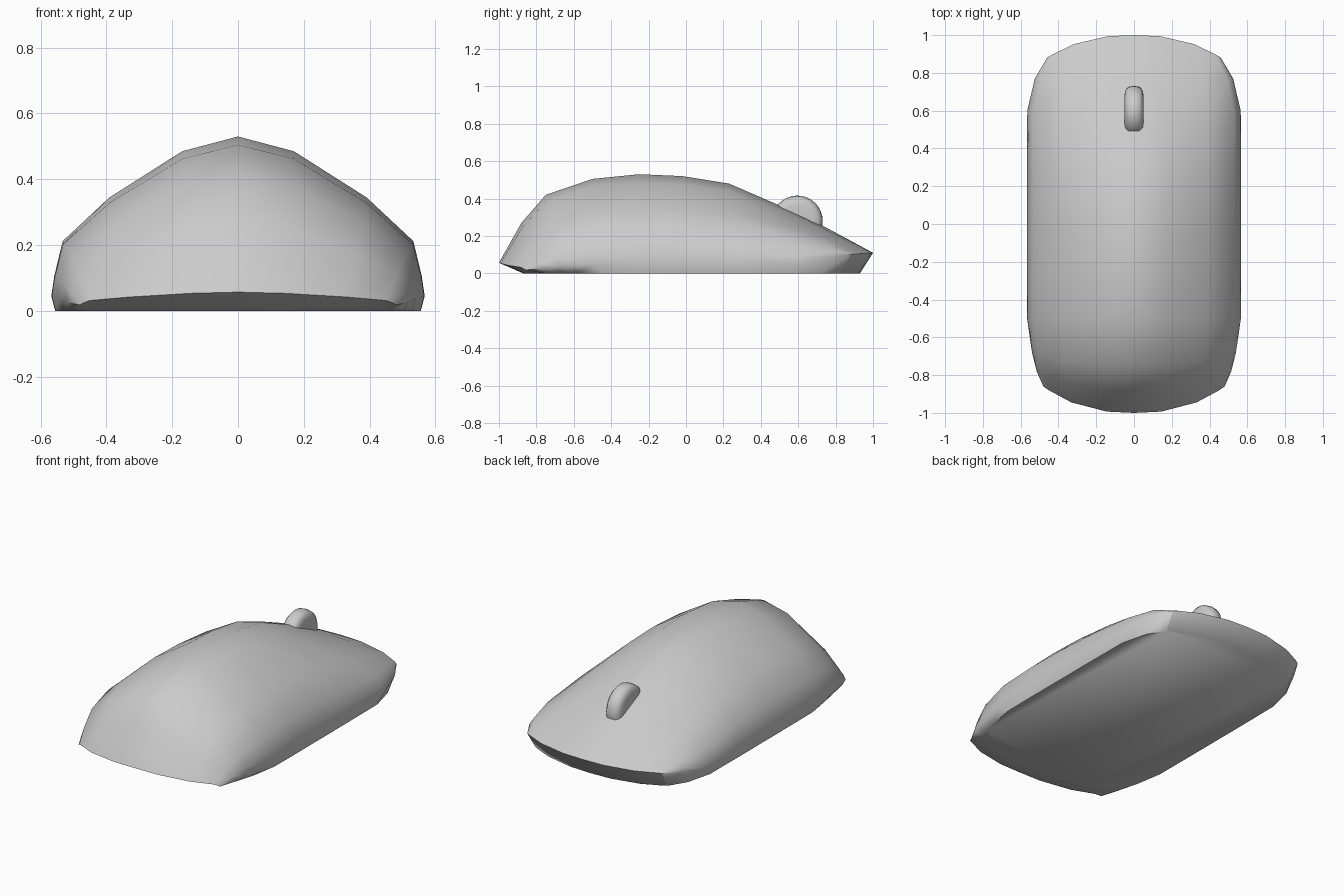
import bpy, bmesh, math

if "Cube" in bpy.data.objects:
    bpy.data.objects.remove(bpy.data.objects["Cube"])

# Cross-section as (fraction of half width, fraction of height), centre to rim
SECTION = [(0, 1), (.3, .915), (.69, .65), (.94, .4), (.985, .2), (1, .09)]
FULL = [(-x, z) for x, z in reversed(SECTION[1:])] + SECTION

# Stations: centre y, y shift at the sides, half width, height, flattening
STATIONS = [
    (-1.0, .14, .48, .057, .25), (-.88, .10, .515, .27, 0), (-.75, .07, .54, .42, 0),
    (-.5, 0, .566, .505, 0), (-.25, 0, .567, .53, 0), (-.02, 0, .567, .52, 0),
    (.23, .05, .567, .48, 0), (.48, .12, .565, .372, .05), (.74, .03, .525, .25, .3),
    (1.0, -.12, .46, .11, .9),
]


def finish(bm, name, angle=None):
    bmesh.ops.recalc_face_normals(bm, faces=bm.faces)
    mesh = bpy.data.meshes.new(name)
    bm.to_mesh(mesh)
    bm.free()
    obj = bpy.data.objects.new(name, mesh)
    bpy.context.collection.objects.link(obj)
    bpy.ops.object.select_all(action='DESELECT')
    obj.select_set(True)
    bpy.context.view_layer.objects.active = obj
    bpy.ops.object.shade_smooth_by_angle(angle=math.radians(angle))
    return obj


# Domed shell lofted through the stations
bm = bmesh.new()
rows = []
for y, bend, w, h, flat in STATIONS:
    rows.append([bm.verts.new((fx * w, y + bend * abs(fx) ** 2.5, h * (fz + (1 - fz) * flat)))
                 for fx, fz in FULL])
for a, b in zip(rows, rows[1:]):
    for i in range(len(FULL) - 1):
        bm.faces.new((a[i], a[i + 1], b[i + 1], b[i]))

# Rim tucked under to a flat base
rim = [e for e in bm.edges if e.is_boundary]
ext = bmesh.ops.extrude_edge_only(bm, edges=rim)['geom']
for v in [g for g in ext if isinstance(g, bmesh.types.BMVert)]:
    v.co.x *= .98
    v.co.y *= .93 if v.co.y > 0 else .87
    v.co.z = 0
bmesh.ops.contextual_create(bm, geom=[g for g in ext if isinstance(g, bmesh.types.BMEdge)])
finish(bm, "mouse_body", 60)

# Scroll wheel: rounded disc spun about the x axis
bm = bmesh.new()
profile = [(-.05, 0), (-.05, .085), (-.046, .112), (-.03, .131), (0, .136),
           (.03, .131), (.046, .112), (.05, .085), (.05, 0)]
pts = [bm.verts.new((x, .595, .28 + r)) for x, r in profile]
edges = [bm.edges.new(p) for p in zip(pts, pts[1:])]
bmesh.ops.spin(bm, geom=pts + edges, cent=(0, .595, .28), axis=(1, 0, 0),
               angle=math.tau, steps=32)
bmesh.ops.remove_doubles(bm, verts=bm.verts, dist=1e-4)
finish(bm, "scroll_wheel", 50)
